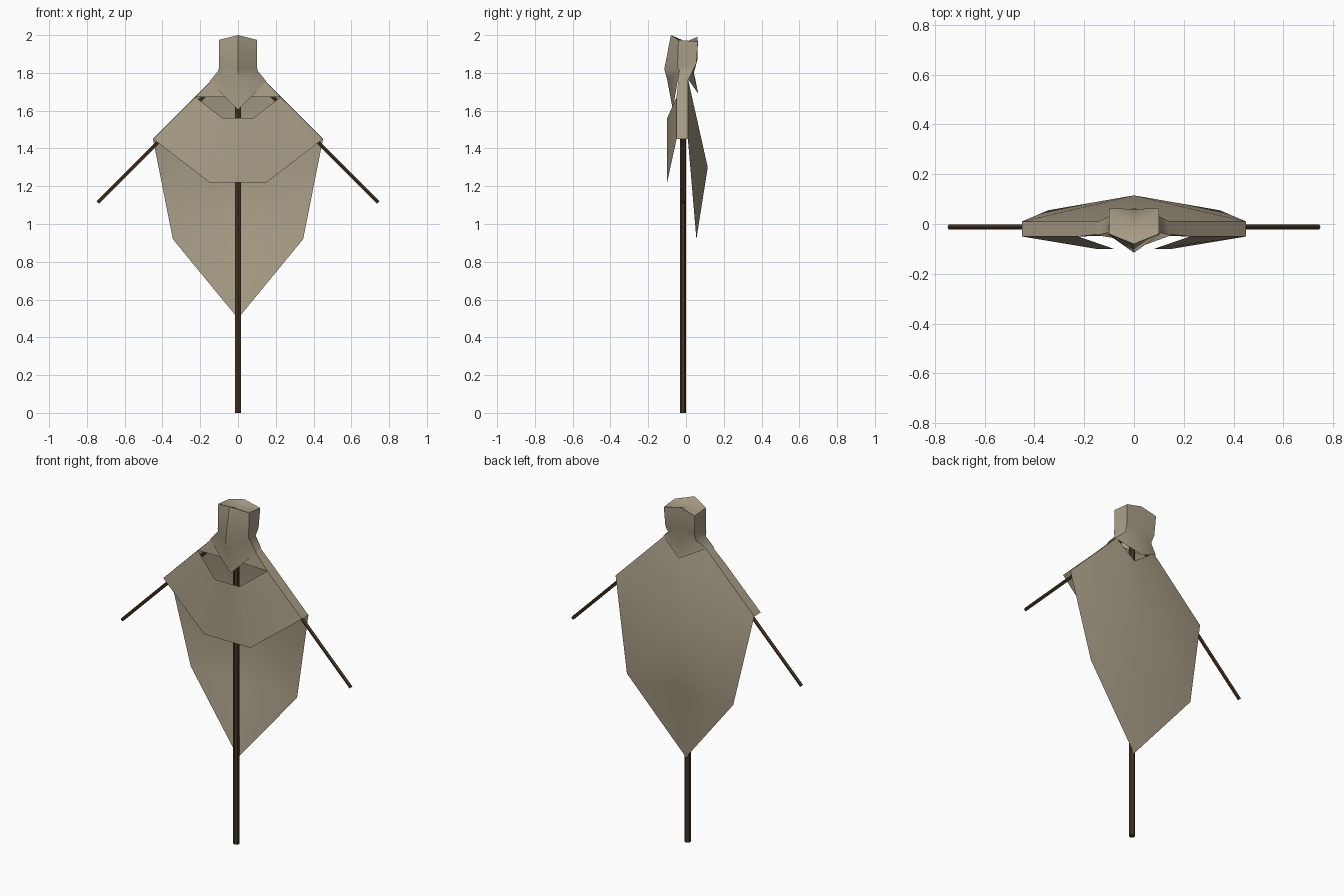
import bpy, bmesh, math
from mathutils import Vector

if "Cube" in bpy.data.objects:
    bpy.data.objects.remove(bpy.data.objects["Cube"])


def material(name, rgb):
    m = bpy.data.materials.new(name)
    m.diffuse_color = (*rgb, 1)
    m.use_nodes = True
    m.node_tree.nodes["Principled BSDF"].inputs["Base Color"].default_value = m.diffuse_color
    return m


TAN = material("burlap tan", (0.40, 0.345, 0.245))
BROWN = material("dark wood", (0.065, 0.038, 0.018))


def finish(bm, name, mat, angle):
    bmesh.ops.remove_doubles(bm, verts=bm.verts, dist=0.0005)
    bmesh.ops.recalc_face_normals(bm, faces=bm.faces)
    me = bpy.data.meshes.new(name)
    bm.to_mesh(me)
    bm.free()
    me.materials.append(mat)
    ob = bpy.data.objects.new(name, me)
    bpy.context.collection.objects.link(ob)
    bpy.ops.object.select_all(action='DESELECT')
    ob.select_set(True)
    bpy.context.view_layer.objects.active = ob
    bpy.ops.object.shade_smooth_by_angle(angle=math.radians(angle))
    return ob


def mirrored_sheet(name, polygons, mat, angle):
    """Cloth sheet from right-half polygons, mirrored across x = 0."""
    bm = bmesh.new()
    for s in (1, -1):
        for poly in polygons:
            pts = [bm.verts.new((s * x, y, z)) for x, y, z in poly]
            bm.faces.new(pts if s > 0 else pts[::-1])
    return finish(bm, name, mat, angle)


def pole(name, a, b, radius, sides):
    a, b = Vector(a), Vector(b)
    bm = bmesh.new()
    bmesh.ops.create_cone(bm, cap_ends=True, segments=sides, radius1=radius,
                          radius2=radius, depth=(b - a).length)
    rot = (b - a).to_track_quat('Z', 'Y').to_matrix()
    bmesh.ops.rotate(bm, verts=bm.verts, matrix=rot)
    bmesh.ops.translate(bm, verts=bm.verts, vec=(a + b) / 2)
    return finish(bm, name, BROWN, 30)


# Wooden post and sloping arms
pole("post", (0, -0.016, 0), (0, -0.016, 1.85), 0.017, 6)
for side, s in (("right", 1), ("left", -1)):
    pole(side + "_arm", (0, -0.012, 1.855), (s * 0.742, -0.012, 1.113), 0.01, 5)

# Sack head: rings of front, side front, side back, back points
rings = [
    [(0, -0.08, 2.0), (0.1, -0.04, 1.975), (0.1, 0.063, 1.965), (0, 0.06, 1.99)],
    [(0, -0.115, 1.82), (0.1, -0.045, 1.83), (0.095, 0.055, 1.85), (0, 0.06, 1.87)],
    [(0, -0.1, 1.765), (0.105, -0.035, 1.81), (0.09, 0.035, 1.81), (0, 0.042, 1.8)],
    [(0, -0.07, 1.605), (0.15, -0.045, 1.755), (0.14, 0.012, 1.765), (0, 0.065, 1.69)],
]
head = [(up[i], up[i + 1], lo[i + 1], lo[i])
        for up, lo in zip(rings, rings[1:]) for i in range(3)]
crown = (0, 0, 1.965)
head += [(rings[0][i], crown, rings[0][i + 1]) for i in range(3)]
mirrored_sheet("sack_head", head, TAN, 50)

# Cloak: shoulder strip, collar, front flap with neck opening, long back
sh_f, sh_b = (0.45, -0.05, 1.45), (0.45, 0.01, 1.45)
nk_f, nk_b = (0.13, -0.04, 1.77), (0.13, 0.01, 1.77)
op_t, op_b = (0.225, -0.05, 1.672), (0.08, -0.1, 1.56)
hem = (0.15, -0.1, 1.22)
hip, spine, tip = (0.345, 0.055, 0.92), (0, 0.115, 1.3), (0, 0.0, 0.5)
cloak = [
    (sh_f, sh_b, nk_b, nk_f, op_t),
    (op_t, nk_f, (0, -0.04, 1.77), (0, -0.045, 1.672)),
    (sh_f, op_t, op_b, hem),
    (hem, op_b, (0, -0.1, 1.56), (0, -0.1, 1.22)),
    (nk_b, sh_b, spine, (0, 0.005, 1.68)),
    (sh_b, hip, spine),
    (hip, (0, 0.055, 0.92), spine),
    (hip, tip, (0, 0.055, 0.92)),
]
mirrored_sheet("cloak", cloak, TAN, 60)
